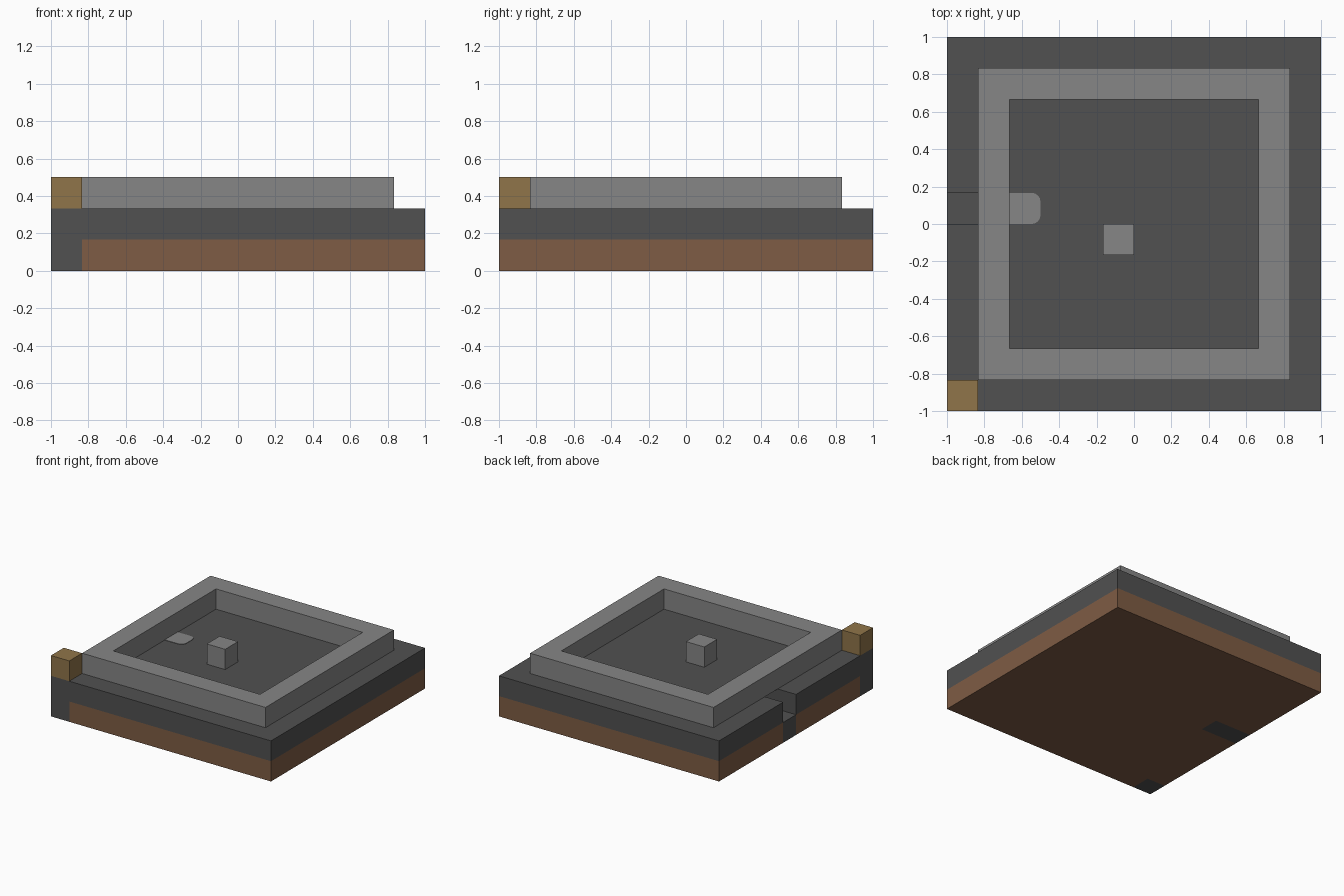
import bpy
import bmesh
import math

if "Cube" in bpy.data.objects:
    bpy.data.objects.remove(bpy.data.objects["Cube"], do_unlink=True)

U = 1 / 6  # one block


def material(name, rgb):
    m = bpy.data.materials.new(name)
    m.use_nodes = True
    m.diffuse_color = (*rgb, 1)
    bsdf = m.node_tree.nodes["Principled BSDF"]
    bsdf.inputs["Base Color"].default_value = (*rgb, 1)
    bsdf.inputs["Roughness"].default_value = 0.9
    return m


stone = material("light stone", (0.238, 0.238, 0.238))
dark = material("dark stone", (0.082, 0.082, 0.082))
earth = material("brown earth", (0.209, 0.107, 0.058))
wood = material("tan wood", (0.279, 0.178, 0.067))


def finish(name, bm, mat):
    bmesh.ops.recalc_face_normals(bm, faces=bm.faces)
    mesh = bpy.data.meshes.new(name)
    bm.to_mesh(mesh)
    bm.free()
    mesh.materials.append(mat)
    ob = bpy.data.objects.new(name, mesh)
    bpy.context.collection.objects.link(ob)
    return ob


def prism(name, outline, z0, z1, mat):
    """Extrude a plan outline, given in blocks, from z0 to z1."""
    bm = bmesh.new()
    face = bm.faces.new([bm.verts.new((x * U, y * U, z0 * U)) for x, y in outline])
    grown = bmesh.ops.extrude_face_region(bm, geom=[face])["geom"]
    top = [v for v in grown if isinstance(v, bmesh.types.BMVert)]
    bmesh.ops.translate(bm, verts=top, vec=(0, 0, (z1 - z0) * U))
    return finish(name, bm, mat)


def block(name, x, y, z0, z1, mat, w=1):
    return prism(name, [(x, y), (x + w, y), (x + w, y + 1), (x, y + 1)], z0, z1, mat)


# Two-layer base, both layers notched for the channel on the right side
notch = [(-6, 1), (-4, 1), (-4, 0), (-6, 0)]
back = [(6, -6), (6, 6), (-6, 6)]
prism("earth_layer", back + notch + [(-6, -5), (-5, -5), (-5, -6)], 0, 1, earth)
prism("stone_layer", back + notch + [(-6, -6)], 1, 2, dark)
block("corner_footing", -6, -6, 0, 1, dark)
block("channel_bed", -6, 0, 0, 1, dark, w=2)

# Square rim: a rectangular section carried round four corners
bm = bmesh.new()
section = [(5, 2), (5, 3), (4, 3), (4, 2)]
corners = [(1, 1), (-1, 1), (-1, -1), (1, -1)]
loops = [[bm.verts.new((sx * r * U, sy * r * U, z * U)) for r, z in section]
         for sx, sy in corners]
for i in range(4):
    a, b = loops[i], loops[(i + 1) % 4]
    for j in range(4):
        k = (j + 1) % 4
        bm.faces.new((a[j], b[j], b[k], a[k]))
finish("rim_wall", bm, stone)

# Blocks standing on the base
block("corner_post", -6, -6, 2, 3, wood)
block("centre_block", -1, -1, 2, 3, stone)

# Thin outlet slab with two rounded corners
r = 0.28
plan = [(-4, 1), (-4, 0)]
for cy, start in ((r, -90), (1 - r, 0)):
    for step in range(5):
        t = math.radians(start + step * 22.5)
        plan.append((-3 - r + r * math.cos(t), cy + r * math.sin(t)))
prism("outlet_slab", plan, 2, 2.02, stone)
